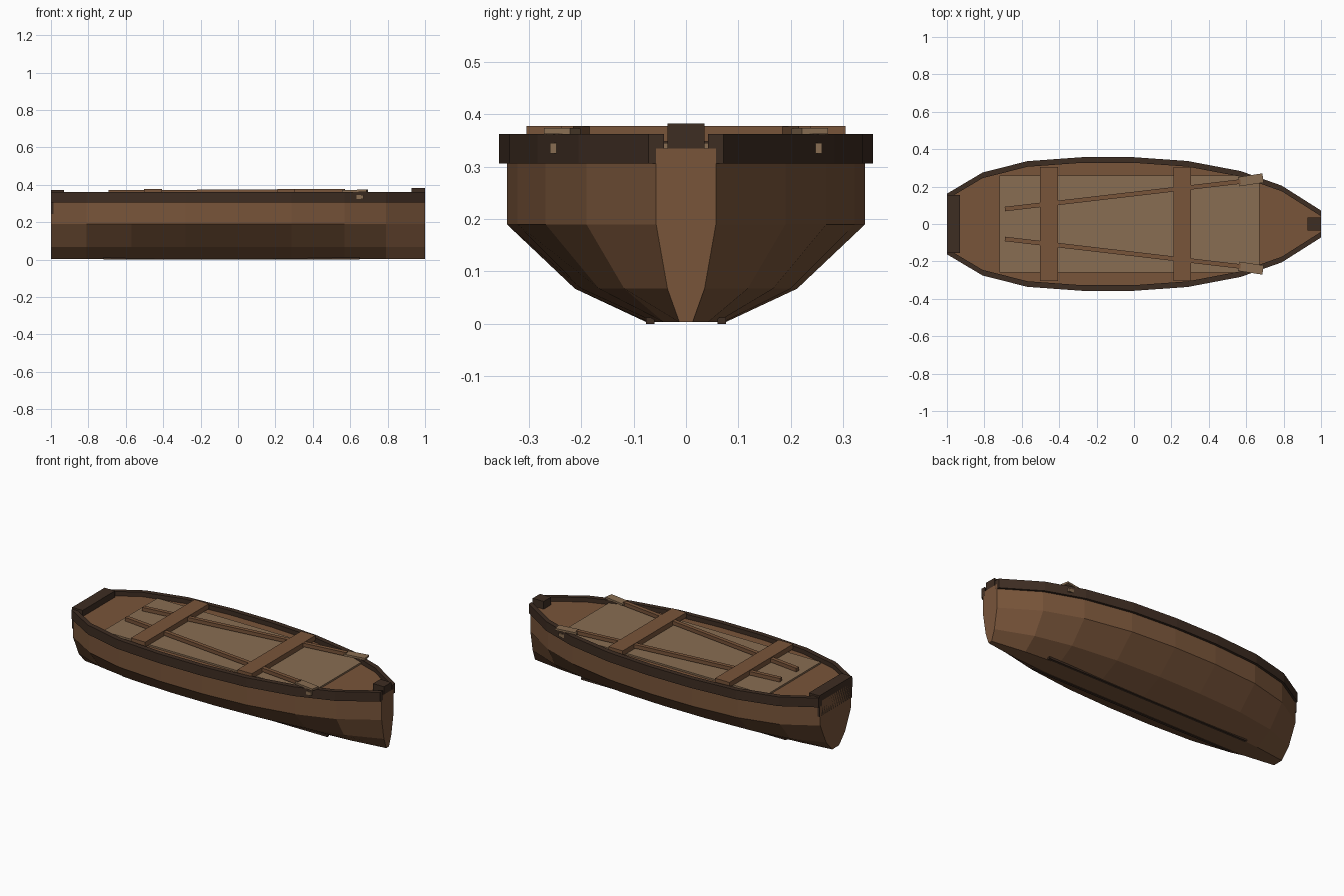
import bpy, bmesh, math
from mathutils import Matrix, Vector

if "Cube" in bpy.data.objects:
    bpy.data.objects.remove(bpy.data.objects["Cube"])


def material(name, rgb):
    m = bpy.data.materials.new(name)
    m.diffuse_color = (*rgb, 1)
    m.use_nodes = True
    m.node_tree.nodes["Principled BSDF"].inputs["Base Color"].default_value = m.diffuse_color
    return m


BROWN = material("wood", (0.19, 0.09, 0.042))
DARK = material("dark_wood", (0.048, 0.026, 0.016))
TAN = material("pale_wood", (0.25, 0.155, 0.085))

# Half width of the hull at each station along its length
STATIONS = [(-1, .147), (-.81, .260), (-.57, .321), (-.28, .342), (0, .342),
            (.285, .322), (.57, .268), (.79, .19), (1, .057)]


def finish(name, bm, mat):
    bmesh.ops.recalc_face_normals(bm, faces=bm.faces)
    me = bpy.data.meshes.new(name)
    bm.to_mesh(me)
    bm.free()
    me.materials.append(mat)
    ob = bpy.data.objects.new(name, me)
    bpy.context.collection.objects.link(ob)
    return ob


def loft(name, rings, mat):
    bm = bmesh.new()
    rows = [[bm.verts.new(p) for p in ring] for ring in rings]
    n = len(rows[0])
    for a, b in zip(rows, rows[1:]):
        for i in range(n):
            j = (i + 1) % n
            bm.faces.new((a[i], a[j], b[j], b[i]))
    bm.faces.new(rows[0])
    bm.faces.new(rows[-1])
    return finish(name, bm, mat)


def box(name, lo, hi, mat):
    lo, hi = Vector(lo), Vector(hi)
    bm = bmesh.new()
    bmesh.ops.create_cube(bm, size=1, matrix=Matrix.Translation((lo + hi) / 2)
                          @ Matrix.Diagonal((*(hi - lo), 1)))
    return finish(name, bm, mat)


def beam(name, a, b, width, height, mat):
    a, b = Vector(a), Vector(b)
    d = b - a
    rot = Matrix.Rotation(math.atan2(d.y, d.x), 4, 'Z') @ \
        Matrix.Rotation(-math.atan2(d.z, math.hypot(d.x, d.y)), 4, 'Y')
    bm = bmesh.new()
    bmesh.ops.create_cube(bm, size=1, matrix=Matrix.Translation((a + b) / 2) @ rot
                          @ Matrix.Diagonal((d.length, width, height, 1)))
    return finish(name, bm, mat)


# Solid hull with a chined cross-section
SECTION = [(.22, .003), (.62, .067), (1, .19), (1, .335)]
loft("hull", [[(x, w * f, z) for f, z in SECTION] +
              [(x, -w * f, z) for f, z in reversed(SECTION)]
              for x, w in STATIONS], BROWN)

# Paired parts on each side
for side, s in (("left", 1), ("right", -1)):
    loft(side + "_gunwale",
         [[(x, s * (w + o), z) for o, z in
           ((-.015, .306), (.015, .306), (.015, .362), (-.015, .362))]
          for x, w in STATIONS], DARK)
    y0, y1 = sorted((s * .06, s * .076))
    box(side + "_bottom_runner", (-.72, y0, 0), (.65, y1, .012), DARK)
    start, neck, tip = (-.69, s * .08, .360), (.57, s * .227, .367), (.69, s * .246, .368)
    beam(side + "_oar_shaft", start, neck, .024, .022, BROWN)
    beam(side + "_oar_blade", (.56, s * .226, .367), tip, .05, .012, TAN)

# Floor boards and seats
box("floor", (-.72, -.26, .325), (.67, .26, .345), TAN)
for name, x in (("rear_seat", -.455), ("front_seat", .258)):
    box(name, (x - .048, -.304, .348), (x + .048, .304, .378), BROWN)

# Stern board and bow block
box("stern_board", (-1.0, -.155, .245), (-.93, .155, .373), DARK)
box("bow_block", (.927, -.035, .333), (1.0, .035, .382), DARK)
